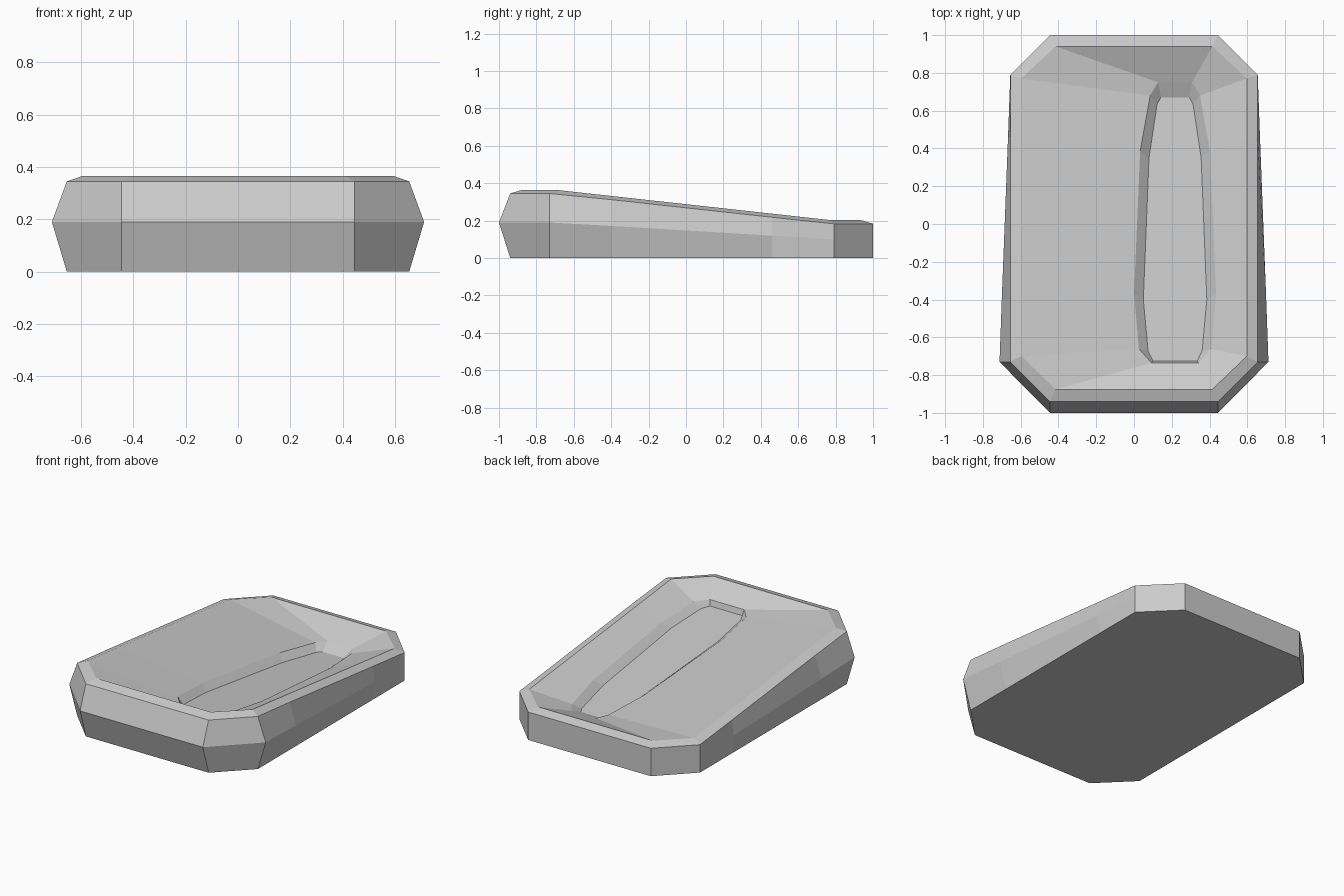
import bpy
import bmesh

# Remove the default cube only
cube = bpy.data.objects.get("Cube")
if cube:
    bpy.data.objects.remove(cube, do_unlink=True)

# Single flat colour
grey = bpy.data.materials.new("light_grey")
grey.use_nodes = True
colour = (0.6, 0.6, 0.6, 1.0)
grey.diffuse_color = colour
grey.node_tree.nodes["Principled BSDF"].inputs["Base Color"].default_value = colour


def slope(y, front, back):
    """Height that falls from front to back, level past both corners."""
    t = min(max((y + 0.7) / 1.48, 0), 1)
    return front + (back - front) * t


bm = bmesh.new()


def ring(half, front, back, centre=0.0):
    """Closed loop from the half outline, mirrored about its centre line."""
    right = [(centre + w, y) for w, y in half]
    left = [(centre - w, y) for w, y in reversed(half)]
    return [bm.verts.new((x, y, slope(y, front, back))) for x, y in right + left]


def bridge(a, b):
    n = len(a)
    for i in range(n):
        j = (i + 1) % n
        bm.faces.new((a[i], a[j], b[j], b[i]))


# Outlines as (half width, y), front to back
base = [(0.445, -0.94), (0.655, -0.73), (0.655, -0.4), (0.655, 0.46), (0.655, 0.79), (0.445, 1.0)]
waist = [(0.445, -1.0), (0.712, -0.73), (0.7, -0.4), (0.667, 0.46), (0.655, 0.79), (0.445, 1.0)]
rim = [(0.415, -0.875), (0.597, -0.7), (0.597, -0.4), (0.597, 0.46), (0.597, 0.77), (0.415, 0.94)]
lip = [(0.125, -0.735), (0.192, -0.66), (0.217, -0.37), (0.185, 0.385), (0.132, 0.68), (0.09, 0.75)]
floor = [(0.117, -0.725), (0.143, -0.672), (0.168, -0.4), (0.138, 0.35), (0.095, 0.635), (0.075, 0.67)]

# Shell, bevelled rim, dished top and offset groove
rings = [
    ring(base, 0, 0),
    ring(waist, 0.19, 0.1),
    ring(base, 0.345, 0.183),
    ring(rim, 0.365, 0.202),
    ring(lip, 0.285, 0.128, 0.2175),
    ring(floor, 0.248, 0.085, 0.2175),
]
for lower, upper in zip(rings, rings[1:]):
    bridge(lower, upper)
bm.faces.new(list(reversed(rings[0])))
bm.faces.new(rings[-1])
bmesh.ops.recalc_face_normals(bm, faces=bm.faces)

mesh = bpy.data.meshes.new("grooved_wedge_block")
bm.to_mesh(mesh)
bm.free()
mesh.materials.append(grey)
block = bpy.data.objects.new("grooved_wedge_block", mesh)
bpy.context.collection.objects.link(block)
